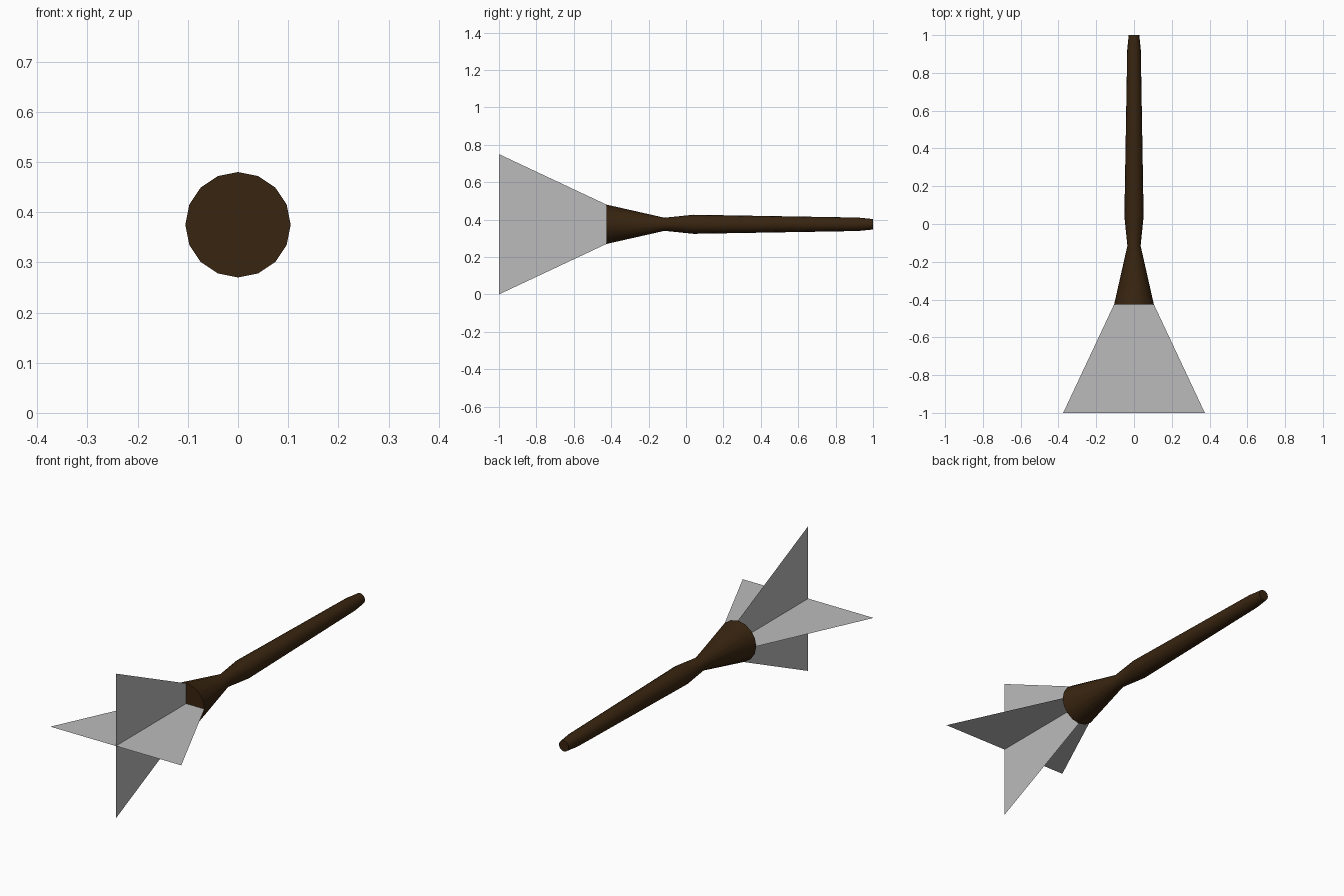
import bpy, bmesh, math

if "Cube" in bpy.data.objects:
    bpy.data.objects.remove(bpy.data.objects["Cube"])

CZ = 0.375          # height of the long axis
SIDES = 16


def material(name, rgb):
    m = bpy.data.materials.new(name)
    m.diffuse_color = (*rgb, 1)
    m.use_nodes = True
    m.node_tree.nodes["Principled BSDF"].inputs["Base Color"].default_value = m.diffuse_color
    return m


def add_object(name, bm, mat):
    me = bpy.data.meshes.new(name)
    bm.to_mesh(me)
    bm.free()
    me.materials.append(mat)
    ob = bpy.data.objects.new(name, me)
    bpy.context.collection.objects.link(ob)
    return ob


brown = material("dark_brown", (0.040, 0.018, 0.005))
grey = material("light_grey", (0.50, 0.50, 0.50))

# Shaft: (y, radius) profile turned about the y axis, capped at both ends
profile = [(-0.425, 0.105), (-0.115, 0.035), (0.04, 0.051),
           (0.92, 0.036), (1.0, 0.028)]
bm = bmesh.new()
rings = []
for y, r in profile:
    rings.append([bm.verts.new((r * math.cos(2 * math.pi * i / SIDES), y,
                                CZ + r * math.sin(2 * math.pi * i / SIDES)))
                  for i in range(SIDES)])
for a, b in zip(rings, rings[1:]):
    for i in range(SIDES):
        j = (i + 1) % SIDES
        bm.faces.new((a[i], a[j], b[j], b[i]))
bm.faces.new(rings[0])
bm.faces.new(rings[-1])
bmesh.ops.recalc_face_normals(bm, faces=bm.faces)
shaft = add_object("shaft", bm, brown)
bpy.context.view_layer.objects.active = shaft
shaft.select_set(True)
bpy.ops.object.shade_smooth_by_angle(angle=math.radians(40))

# Tail fins: four thin trapezoid sheets meeting on the axis
bm = bmesh.new()
for k in range(4):
    c, s = round(math.cos(k * math.pi / 2)), round(math.sin(k * math.pi / 2))
    outline = [(0, -0.425), (0.105, -0.425), (0.375, -1.0), (0, -1.0)]
    bm.faces.new([bm.verts.new((r * c, y, CZ + r * s)) for r, y in outline])
add_object("tail_fins", bm, grey)
